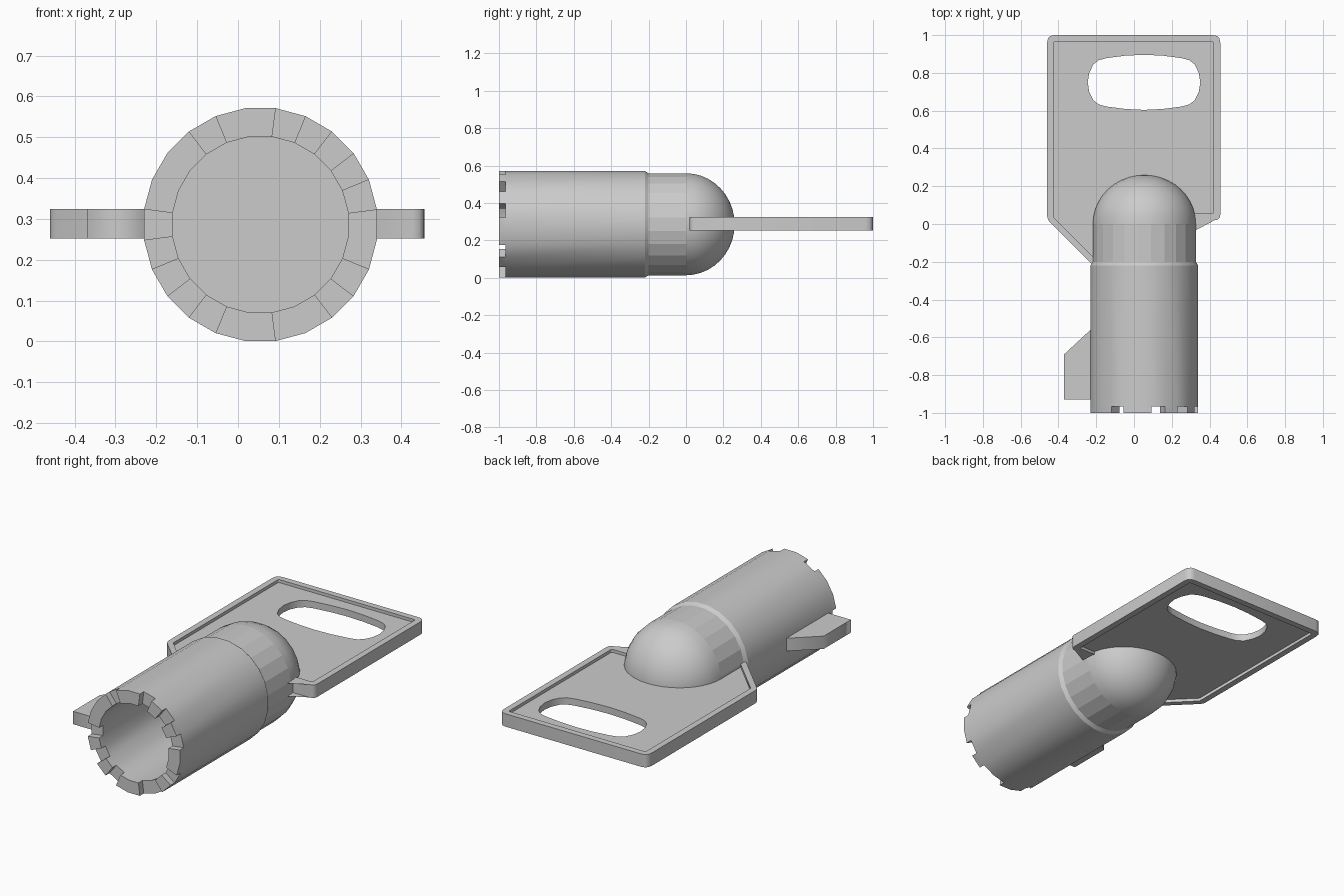
import bpy, bmesh, math
from mathutils import Vector

if "Cube" in bpy.data.objects:
    bpy.data.objects.remove(bpy.data.objects["Cube"])

CX, CZ, N = 0.055, 0.286, 24


def round_corners(pts):
    """Points are (x, y, radius); a radius of 0 keeps the corner sharp."""
    out = []
    for i, (x, y, r) in enumerate(pts):
        p = Vector((x, y))
        if r == 0:
            out.append(p)
            continue
        a = p + (Vector(pts[i - 1][:2]) - p).normalized() * r
        b = p + (Vector(pts[(i + 1) % len(pts)][:2]) - p).normalized() * r
        for k in range(4):
            t = k / 3
            out.append(a * (1 - t) ** 2 + p * 2 * t * (1 - t) + b * t * t)
    return out


def slab(name, loops, half):
    """Extruded flat outline; loops after the first become holes."""
    cu = bpy.data.curves.new(name, 'CURVE')
    cu.dimensions, cu.fill_mode, cu.extrude = '2D', 'BOTH', half
    for loop in loops:
        sp = cu.splines.new('POLY')
        sp.points.add(len(loop) - 1)
        for pt, co in zip(sp.points, loop):
            pt.co = (co[0], co[1], 0, 1)
        sp.use_cyclic_u = True
    ob = bpy.data.objects.new(name, cu)
    ob.location.z = 0.288
    bpy.context.collection.objects.link(ob)
    bpy.ops.object.select_all(action='DESELECT')
    ob.select_set(True)
    bpy.context.view_layer.objects.active = ob
    bpy.ops.object.convert(target='MESH')
    return bpy.context.object


# Barrel: bore, front ring, tube, collar, neck and dome as one lathed profile
profile = [(0.0, -0.22), (0.217, -0.22), (0.217, -0.965), (0.2875, -0.965),
           (0.2875, -0.22), (0.275, -0.2), (0.275, 0.0)]
profile += [(0.275 * math.cos(k * math.pi / 20), 0.26 * math.sin(k * math.pi / 20))
            for k in range(1, 10)] + [(0.0, 0.26)]
bm = bmesh.new()
rings = []
for r, y in profile:
    if r == 0:
        rings.append([bm.verts.new((CX, y, CZ))] * N)
    else:
        angles = [math.radians(7.5 + 15 * i) for i in range(N)]
        rings.append([bm.verts.new((CX + r * math.cos(a), y, CZ + r * math.sin(a)))
                      for a in angles])
front = []
for j in range(len(rings) - 1):
    for i in range(N):
        k = (i + 1) % N
        quad = [rings[j][i], rings[j][k], rings[j + 1][k], rings[j + 1][i]]
        f = bm.faces.new(list(dict.fromkeys(quad)))
        f.smooth = j != 5
        if j == 2:
            front.append(f)
bmesh.ops.recalc_face_normals(bm, faces=bm.faces)

# Teeth: raise every front sector that is not a notch
notches = {0, 2, 4, 7, 11, 13, 15, 18, 19, 21}
teeth = [f for i, f in enumerate(front) if i not in notches]
res = bmesh.ops.extrude_face_region(bm, geom=teeth)
bmesh.ops.translate(bm, vec=(0, -0.035, 0),
                    verts=[g for g in res['geom'] if isinstance(g, bmesh.types.BMVert)])
old = [f for f in teeth if f.is_valid]
if old:
    bmesh.ops.delete(bm, geom=old, context='FACES_ONLY')
bmesh.ops.recalc_face_normals(bm, faces=bm.faces)
for e in bm.edges:
    if len(e.link_faces) == 2 and e.calc_face_angle(0) > math.radians(30):
        e.smooth = False
me = bpy.data.meshes.new("barrel")
bm.to_mesh(me)
bm.free()
bpy.context.collection.objects.link(bpy.data.objects.new("barrel", me))

# Handle: raised rim around a thinner web with a finger slot
outer = round_corners([(-0.46, 1, 0.04), (-0.46, 0.025, 0.02), (-0.225, -0.21, 0),
                       (0, -0.21, 0), (0, 0.02, 0), (0.457, 0.02, 0.03), (0.457, 1, 0.04)])
inner = round_corners([(-0.425, 0.965, 0.01), (-0.425, 0.035, 0), (-0.2, -0.19, 0),
                       (0.03, -0.19, 0), (0.03, 0.055, 0), (0.422, 0.055, 0.01),
                       (0.422, 0.965, 0.01)])
quarter = [(0.298, 0), (0.29, 0.05), (0.268, 0.095), (0.24, 0.117), (0.2, 0.128),
           (0.1, 0.141), (0, 0.146)]
half = quarter + [(-x, y) for x, y in quarter[-2::-1]]
slot = [(0.053 + x, 0.75 + y) for x, y in half]
slot += [(0.053 - x, 0.75 - y) for x, y in half[1:-1]]
slab("handle_rim", [outer, inner], 0.036)
slab("handle_web", [inner, slot], 0.019)

# Locating tab on the side of the barrel
slab("side_tab", [[(-0.2, -0.93), (-0.2, -0.535), (-0.23, -0.56), (-0.37, -0.69),
                   (-0.37, -0.93)]], 0.036)
